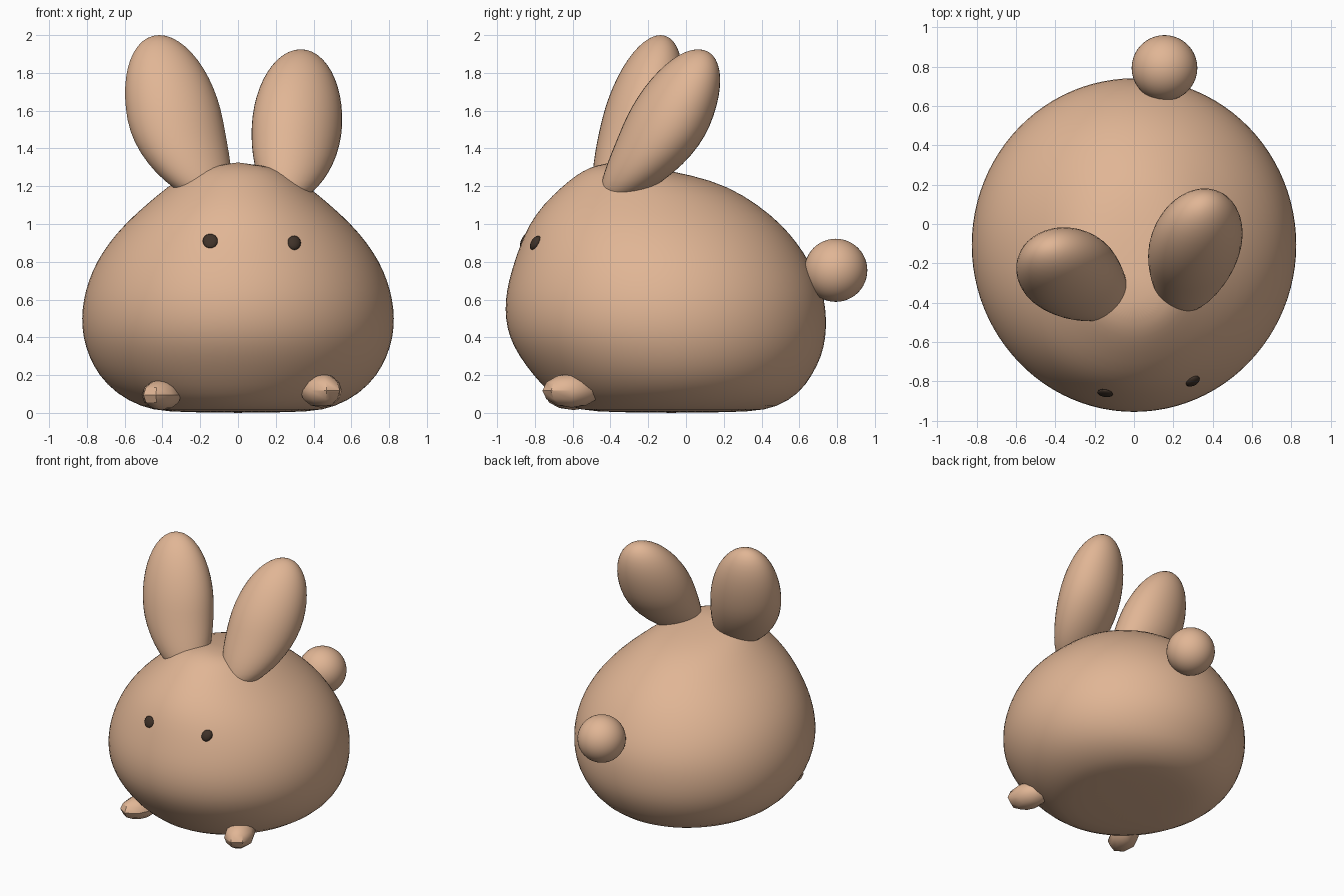
import bpy, bmesh, math
from mathutils import Matrix, Vector

if "Cube" in bpy.data.objects:
    bpy.data.objects.remove(bpy.data.objects["Cube"])


def material(name, rgb):
    m = bpy.data.materials.new(name)
    m.diffuse_color = (*rgb, 1)
    m.use_nodes = True
    m.node_tree.nodes["Principled BSDF"].inputs["Base Color"].default_value = m.diffuse_color
    return m


fur = material("tan fur", (0.75, 0.465, 0.30))
dark = material("dark brown", (0.05, 0.032, 0.022))


def finish(name, bm, mat, angle=180):
    bmesh.ops.recalc_face_normals(bm, faces=bm.faces)
    me = bpy.data.meshes.new(name)
    bm.to_mesh(me)
    bm.free()
    me.materials.append(mat)
    ob = bpy.data.objects.new(name, me)
    bpy.context.collection.objects.link(ob)
    bpy.ops.object.select_all(action='DESELECT')
    ob.select_set(True)
    bpy.context.view_layer.objects.active = ob
    bpy.ops.object.shade_smooth_by_angle(angle=math.radians(angle))
    return ob


def blob(name, centre, side, depth, up, mat=fur, segs=40, rings=24, angle=180, root=(0, 0, 0)):
    """Leaning ellipsoid along three half-axes; root bends its lower half sideways."""
    bm = bmesh.new()
    bmesh.ops.create_uvsphere(bm, u_segments=segs, v_segments=rings, radius=1)
    m = Matrix((side, depth, up)).transposed().to_4x4()
    m.translation = centre
    for v in bm.verts:
        bend = min(v.co.z, 0) ** 2
        v.co = m @ v.co + Vector(root) * bend
    return finish(name, bm, mat, angle)


# Body: stacked ellipses (height, front y, back y, half width)
LEVELS = [
    (0.005, -0.50, 0.36, 0.39), (0.03, -0.62, 0.48, 0.51), (0.10, -0.72, 0.60, 0.645),
    (0.20, -0.81, 0.67, 0.74), (0.30, -0.885, 0.72, 0.792), (0.40, -0.937, 0.742, 0.822),
    (0.50, -0.958, 0.745, 0.83), (0.60, -0.958, 0.735, 0.82), (0.70, -0.94, 0.705, 0.793),
    (0.80, -0.91, 0.655, 0.75), (0.90, -0.875, 0.59, 0.685), (1.00, -0.83, 0.505, 0.60),
    (1.10, -0.76, 0.385, 0.49), (1.20, -0.655, 0.225, 0.37), (1.26, -0.58, 0.03, 0.28),
    (1.30, -0.51, -0.19, 0.19),
]
SIDES = 48
bm = bmesh.new()
loops = []
for z, front, back, rx in LEVELS:
    cy, ry = (front + back) / 2, (back - front) / 2
    loops.append([bm.verts.new((rx * math.cos(2 * math.pi * i / SIDES),
                                cy + ry * math.sin(2 * math.pi * i / SIDES), z))
                  for i in range(SIDES)])
for a, b in zip(loops, loops[1:]):
    for i in range(SIDES):
        j = (i + 1) % SIDES
        bm.faces.new((a[i], a[j], b[j], b[i]))
for loop, tip in ((loops[0], (0, -0.08, 0)), (loops[-1], (0, -0.40, 1.328))):
    v = bm.verts.new(tip)
    for i in range(SIDES):
        bm.faces.new((loop[i], loop[(i + 1) % SIDES], v))
body = finish("body", bm, fur)
smooth = body.modifiers.new("smooth", 'SUBSURF')
smooth.levels = smooth.render_levels = 1

# Ears: each leans its own way, with its root bent towards the forehead
blob("left_ear", (-0.332, -0.245, 1.55), (0.252, 0, 0), (0.02, 0.20, 0),
     (-0.085, 0.11, 0.45), root=(0.12, -0.06, 0))
blob("right_ear", (0.312, -0.105, 1.52), (0.235, 0, 0), (0.044, 0.23, 0),
     (0.02, 0.17, 0.405), root=(-0.03, -0.11, 0))

# Tail, set slightly to one side
blob("tail", (0.155, 0.793, 0.755), (0.167, 0, 0), (0, 0.167, 0), (0, 0, 0.167))

# Paws: small faceted blobs poking out at the front
blob("left_paw", (-0.405, -0.595, 0.095), (0.105, 0, 0), (0.03, 0.15, 0), (0, 0, 0.08),
     segs=8, rings=6, angle=35)
blob("right_paw", (0.44, -0.605, 0.118), (0.11, 0, 0), (-0.03, 0.155, 0), (0, 0, 0.09),
     segs=8, rings=6, angle=35)

# Eyes: flattened dark beads following the curve of the face
blob("left_eye", (-0.147, -0.86, 0.91), (0.04, -0.005, 0), (0, 0.014, 0), (0, 0.014, 0.038),
     dark, 12, 8)
blob("right_eye", (0.297, -0.797, 0.90), (0.036, 0.014, 0), (-0.008, 0.022, 0),
     (0, 0.014, 0.038), dark, 12, 8)
